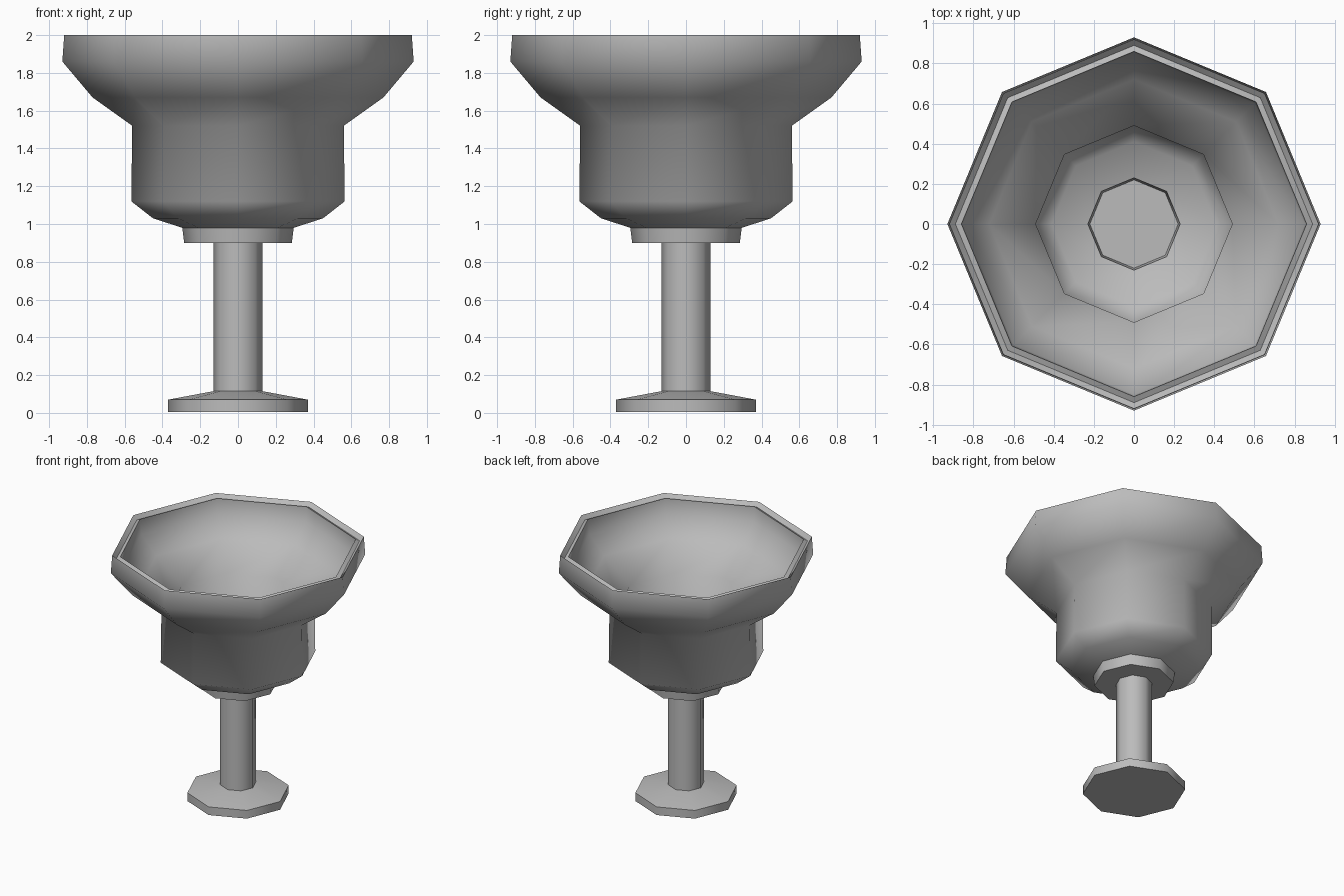
import bpy, bmesh, math

if "Cube" in bpy.data.objects:
    bpy.data.objects.remove(bpy.data.objects["Cube"])

SIDES = 8

grey = bpy.data.materials.new("warm_grey")
grey.diffuse_color = (0.5, 0.5, 0.5, 1)
grey.use_nodes = True
grey.node_tree.nodes["Principled BSDF"].inputs["Base Color"].default_value = grey.diffuse_color


def lathe(name, profile, angle):
    """Spin (radius, height) points into an eight-sided part; radius 0 makes a pole."""
    bm = bmesh.new()
    rings = []
    for r, z in profile:
        if r == 0:
            rings.append([bm.verts.new((0, 0, z))] * SIDES)
        else:
            rings.append([bm.verts.new((r * math.cos(i * math.tau / SIDES),
                                        r * math.sin(i * math.tau / SIDES), z))
                          for i in range(SIDES)])
    for low, high in zip(rings, rings[1:]):
        for i in range(SIDES):
            j = (i + 1) % SIDES
            corners = list(dict.fromkeys((low[i], low[j], high[j], high[i])))
            bm.faces.new(corners)
    bmesh.ops.recalc_face_normals(bm, faces=bm.faces[:])
    mesh = bpy.data.meshes.new(name)
    bm.to_mesh(mesh)
    bm.free()
    mesh.materials.append(grey)
    obj = bpy.data.objects.new(name, mesh)
    bpy.context.collection.objects.link(obj)
    bpy.ops.object.select_all(action='DESELECT')
    obj.select_set(True)
    bpy.context.view_layer.objects.active = obj
    bpy.ops.object.shade_smooth_by_angle(angle=math.radians(angle))
    return obj


# Foot: thin slab with a shallow sloped top
lathe("foot", [(0, 0.005), (0.37, 0.005), (0.37, 0.07), (0.13, 0.115), (0, 0.115)], 46)

# Stem: straight column from the foot into the collar
lathe("stem", [(0, 0.09), (0.13, 0.09), (0.13, 0.925), (0, 0.925)], 46)

# Bowl: collar, cup and flared mouth outside, grooved rim, then the hollow inside
outside = [(0, 0.90), (0.285, 0.90), (0.295, 0.98), (0.45, 1.03), (0.565, 1.12),
           (0.56, 1.52), (0.77, 1.67), (0.93, 1.86), (0.92, 2.0)]
rim = [(0.89, 1.97), (0.86, 1.985)]
inside = [(0.85, 1.87), (0.72, 1.73), (0.49, 1.56), (0.49, 1.16), (0.41, 1.10),
          (0.23, 1.04), (0.22, 0.92), (0, 0.92)]
lathe("bowl", outside + rim + inside, 60)
